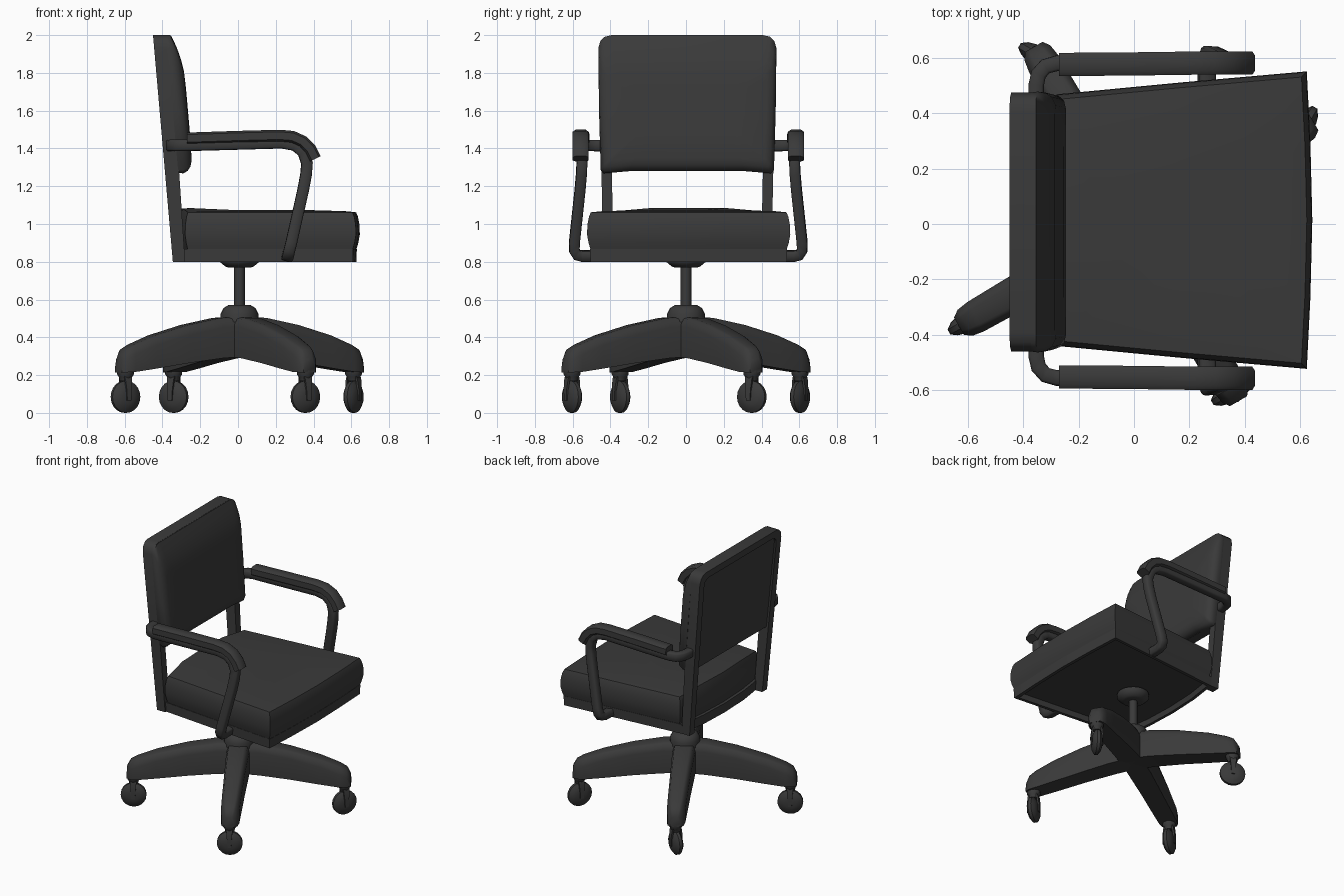
import bpy, bmesh, math
from mathutils import Vector

if "Cube" in bpy.data.objects:
    bpy.data.objects.remove(bpy.data.objects["Cube"])

dark = bpy.data.materials.new("dark_grey")
dark.diffuse_color = (0.042, 0.042, 0.042, 1)
dark.use_nodes = True
dark.node_tree.nodes["Principled BSDF"].inputs["Base Color"].default_value = dark.diffuse_color
CY = 0.012            # sideways centre of the seat and back
BX, BY = 0.008, 0.0   # centre of the base


def loft(name, rings):
    """Skin a list of equal-length point rings and cap both ends."""
    bm = bmesh.new()
    vs = [[bm.verts.new(p) for p in r] for r in rings]
    n = len(vs[0])
    for a, b in zip(vs, vs[1:]):
        for i in range(n):
            j = (i + 1) % n
            bm.faces.new((a[i], a[j], b[j], b[i]))
    bm.faces.new(vs[0])
    bm.faces.new(vs[-1])
    bmesh.ops.recalc_face_normals(bm, faces=bm.faces)
    me = bpy.data.meshes.new(name)
    bm.to_mesh(me)
    bm.free()
    me.materials.append(dark)
    ob = bpy.data.objects.new(name, me)
    bpy.context.collection.objects.link(ob)
    return ob


def lathe(name, profile, n=20, c=(BX, BY)):
    return loft(name, [[(c[0] + r * math.cos(2 * math.pi * i / n),
                         c[1] + r * math.sin(2 * math.pi * i / n), z)
                        for i in range(n)] for r, z in profile])


def sweep(name, path, w, h, side, chamfer=0.3):
    """Sweep a chamfered bar (half sizes w, h) along a path; side mirrors in y."""
    pts = [Vector(p) for p in path]
    k = 1 - chamfer
    sec = [(w, h * k), (w * k, h), (-w * k, h), (-w, h * k),
           (-w, -h * k), (-w * k, -h), (w * k, -h), (w, -h * k)]
    up, prev, rings = Vector((0, 0, 1)), None, []
    for i, p in enumerate(pts):
        t = (pts[min(i + 1, len(pts) - 1)] - pts[max(i - 1, 0)]).normalized()
        if prev:
            up = prev.rotation_difference(t) @ up
        up = (up - t * up.dot(t)).normalized()
        s = t.cross(up)
        rings.append([p + s * a + up * b for a, b in sec])
        prev = t
    return loft(name, [[(q.x, q.y * side + CY, q.z) for q in r] for r in rings])


# Base legs: tapered, drooping arms in a rotated cross, each with a caster
LEG = [(-0.02, .060, .075, .51, .30), (.14, .060, .074, .503, .29),
       (.34, .056, .068, .465, .265), (.54, .050, .064, .41, .235),
       (.67, .043, .061, .36, .217), (.715, .036, .054, .335, .215),
       (.74, .025, .036, .29, .215)]
for a, wheel_a in ((30, 60), (120, 150), (210, 210), (300, 30)):
    c, s = math.cos(math.radians(a)), math.sin(math.radians(a))
    rings = []
    for r, wt, wb, zt, zb in LEG:
        sec = [(wb, zb), (wb, zt - .05), (wt, zt - .008), (wt * .7, zt),
               (-wt * .7, zt), (-wt, zt - .008), (-wb, zt - .05), (-wb, zb)]
        rings.append([(BX + c * r - s * w, BY + s * r + c * w, z) for w, z in sec])
    loft("base_leg", rings)

    # Caster: collar, lens-shaped wheel and two fork prongs
    px, py = BX + c * .697, BY + s * .697
    lathe("caster_collar", [(.045, .225), (.045, .205), (.035, .19), (.03, .168)], 12, (px, py))
    u = Vector((math.cos(math.radians(wheel_a)), math.sin(math.radians(wheel_a)), 0))
    v = Vector((-u.y, u.x, 0))
    hub = Vector((px, py, .085))
    loft("caster_wheel", [[hub + v * o + u * (r * math.cos(t)) + Vector((0, 0, r * math.sin(t)))
                           for t in [math.pi * i / 10 for i in range(20)]]
                          for o, r in ((-.034, .035), (-.026, .063), (-.010, .085),
                                       (.010, .085), (.026, .063), (.034, .035))])
    for sd in (-1, 1):
        loft("caster_fork", [[hub + v * (sd * o + e * .006) + u * (f * w) + Vector((0, 0, z))
                              for e, f in ((-1, -1), (1, -1), (1, 1), (-1, 1))]
                             for o, w, z in ((.036, .012, -.02), (.036, .016, .04),
                                             (.030, .020, .09), (.022, .024, .115))])

# Column with lower hub and upper flange
lathe("base_hub", [(.10, .48), (.10, .525), (.085, .555), (.06, .57), (.03, .572)], 20)
lathe("column", [(.028, .5), (.028, .82)], 16)
lathe("column_flange", [(.06, .77), (.075, .775), (.105, .80), (.105, .825)], 20)


# Seat outline from above: wider at the front, bowed at front and rear
def outline(k, z, bump=0, rear=-.28):
    half = [(rear, .455), (rear - .03, .24), (rear - .04, 0), (rear - .03, -.24), (rear, -.455),
            (.17, -.498), (.625, -.538), (.638, -.28), (.645, 0), (.638, .28),
            (.625, .538), (.17, .498)]
    return [(.12 + (x - .12) * k, y * k + .014,
             z + (bump if x < rear + .01 and abs(y) < .4 else 0)) for x, y in half]


loft("seat_pan", [outline(.90, .835, 0, -.30), outline(.92, .80, 0, -.30),
                  outline(.965, .80, 0, -.30), outline(.97, .868, 0, -.30)])
loft("seat_cushion", [outline(.965, .865), outline(.985, .90), outline(1, .945),
                      outline(.995, 1.0), outline(.98, 1.04, .012), outline(.962, 1.062, .02),
                      outline(.85, 1.068, .016), outline(.4, 1.075)])


# Backrest: everything leans back along this line
def lean(t, y, z):
    return (-.345 - .0875 * (z - .8) + t, y + CY * .6, z)


outer = [(.445, .80), (.455, 1.28), (.468, 1.93), (.457, 1.97), (.435, 1.992), (.40, 2.0)]
inner = [(.39, .80), (.40, 1.28), (.413, 1.91), (.405, 1.93), (.39, 1.943), (.36, 1.95)]
mir = lambda pts: pts + [(-y, z) for y, z in reversed(pts)]
grow = lambda z: .065 + .021 * (z - .8)
frame_rings = [[lean(f * grow(z), y, z) for y, z in mir(pts)]
               for pts, f in ((outer, 0), (outer, 1), (inner, 1), (inner, 0))]
# Open inverted U: one four-point section per outline point
loft("back_frame", [list(sec) for sec in zip(*frame_rings)])
panel = mir(inner[1:])
loft("back_panel", [[lean(t, y, z) for y, z in panel] for t in (.015, .08)])

# Back cushion: rings of the outline shrinking toward the front
pad = mir([(.30, 1.28), (.44, 1.268), (.455, 1.285), (.464, 1.6)] + outer[2:])


def pad_ring(t, ky, lo, hi):
    return [lean(t, y * ky, 1.27 + lo + (z - 1.27) * (.73 - lo - hi) / .73) for y, z in pad]


loft("back_cushion", [pad_ring(.07, 1, .003, .001), pad_ring(.095, 1.008, 0, .001),
                      pad_ring(.12, .995, .012, .065), pad_ring(.137, .965, .035, .13),
                      pad_ring(.147, .9, .07, .19), pad_ring(.15, .6, .2, .28)])

# Arms: a bent bar from the back post to under the seat, with a pad on top
BAR = [(-.355, .43, 1.415), (-.354, .49, 1.415), (-.345, .53, 1.416), (-.32, .558, 1.416),
       (-.28, .569, 1.417),
       (-.2, .57, 1.418), (.23, .57, 1.43), (.30, .569, 1.417), (.345, .566, 1.38),
       (.365, .563, 1.32), (.36, .566, 1.26), (.345, .573, 1.18), (.282, .603, .90),
       (.272, .603, .86), (.267, .588, .837), (.264, .56, .83), (.262, .47, .83)]
PAD = [(-.27, .565, 1.453), (.0, .567, 1.462), (.22, .57, 1.468), (.29, .57, 1.462),
       (.345, .57, 1.437), (.385, .57, 1.395), (.41, .57, 1.345)]
for side in (-1, 1):
    sweep("arm_bar", BAR, .028, .030, side)
    sweep("arm_pad", PAD, .042, .031, side, .35)

# Smooth the rounded areas, keep the edges crisp
bpy.ops.object.select_all(action='SELECT')
bpy.context.view_layer.objects.active = bpy.context.selected_objects[0]
bpy.ops.object.shade_smooth_by_angle(angle=math.radians(50))
